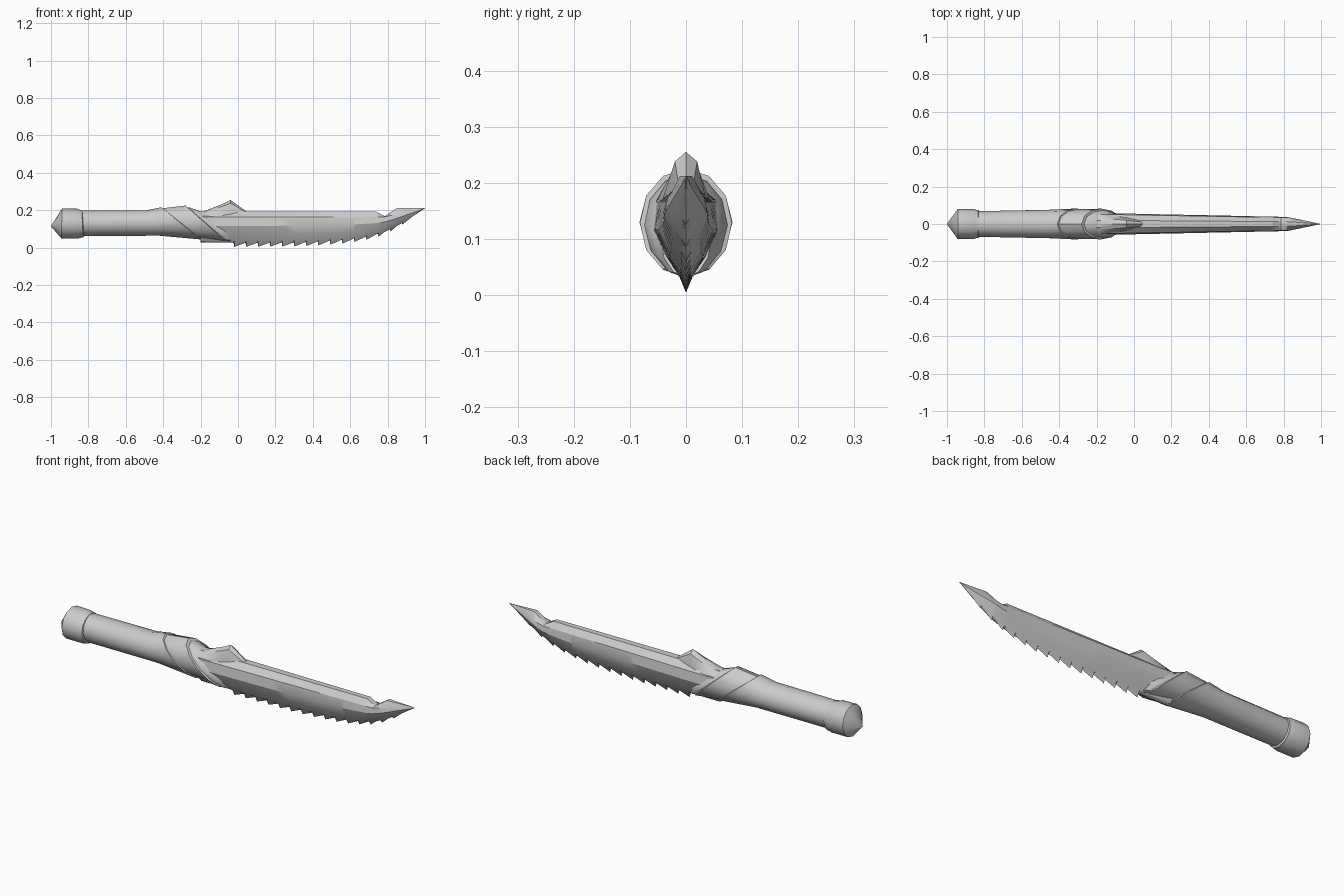
import bpy, bmesh
from math import sin, cos, pi, radians

if "Cube" in bpy.data.objects:
    bpy.data.objects.remove(bpy.data.objects["Cube"])


def interp(x, pts):
    """Piecewise-linear lookup in (x, value) pairs."""
    if x <= pts[0][0]:
        return pts[0][1]
    for (a, va), (b, vb) in zip(pts, pts[1:]):
        if x <= b:
            return va + (vb - va) * (x - a) / (b - a)
    return pts[-1][1]


def loft(name, rings, angle=30):
    """Skin a list of equal-length point rings and cap both ends."""
    bm = bmesh.new()
    rows = [[bm.verts.new(p) for p in ring] for ring in rings]
    n = len(rows[0])
    for a, b in zip(rows, rows[1:]):
        for i in range(n):
            j = (i + 1) % n
            bm.faces.new((a[i], a[j], b[j], b[i]))
    bm.faces.new(rows[0])
    bm.faces.new(rows[-1])
    bmesh.ops.remove_doubles(bm, verts=bm.verts, dist=0.0002)
    bmesh.ops.recalc_face_normals(bm, faces=bm.faces)
    mesh = bpy.data.meshes.new(name)
    bm.to_mesh(mesh)
    bm.free()
    ob = bpy.data.objects.new(name, mesh)
    bpy.context.collection.objects.link(ob)
    bpy.ops.object.select_all(action='DESELECT')
    ob.select_set(True)
    bpy.context.view_layer.objects.active = ob
    bpy.ops.object.shade_smooth_by_angle(angle=radians(angle))
    return ob


def slanted_ring(xt, zt, xb, zb, w, n=12):
    """Oval ring leaning from its top point (xt, zt) to its bottom (xb, zb)."""
    ring = []
    for i in range(n):
        a = 2 * pi * i / n
        t = (1 - cos(a)) / 2
        ring.append((xt + (xb - xt) * t, w * sin(a), zt + (zb - zt) * t))
    return ring


def tube(name, stations, angle=35):
    return loft(name, [slanted_ring(*s) for s in stations], angle)


# Pommel with a blunt conical end and a narrow collar line
tube("pommel", [
    (-1.0, 0.116, -1.0, 0.114, 0.001),
    (-0.94, 0.21, -0.945, 0.05, 0.08),
    (-0.86, 0.208, -0.85, 0.05, 0.08),
    (-0.85, 0.203, -0.84, 0.053, 0.076),
    (-0.835, 0.202, -0.828, 0.054, 0.075),
    (-0.83, 0.195, -0.823, 0.062, 0.066),
])

# Grip, ending in a slanted lip
tube("grip", [
    (-0.86, 0.2, -0.86, 0.062, 0.068),
    (-0.49, 0.2, -0.42, 0.064, 0.076),
    (-0.41, 0.216, -0.20, 0.044, 0.083),
    (-0.40, 0.208, -0.195, 0.05, 0.077),
])

# Slanted wrap and front collar
tube("wrap", [
    (-0.43, 0.205, -0.23, 0.054, 0.076),
    (-0.40, 0.211, -0.19, 0.047, 0.079),
    (-0.28, 0.225, -0.065, 0.032, 0.082),
    (-0.27, 0.217, -0.06, 0.036, 0.074),
])
tube("collar", [
    (-0.30, 0.21, -0.10, 0.045, 0.074),
    (-0.26, 0.215, -0.065, 0.035, 0.074),
    (-0.18, 0.188, -0.045, 0.03, 0.058),
    (-0.12, 0.17, -0.035, 0.032, 0.045),
])

# Spur rising behind the blade spine
spur = [(-0.24, 0.18, 0.055), (-0.18, 0.195, 0.052), (-0.08, 0.235, 0.042),
        (-0.04, 0.255, 0.036), (0.05, 0.19, 0.02)]
loft("spur", [[(x, -w, 0.15), (x, -w, 0.17), (x, -w * 0.55, 0.17 + (z - 0.17) * 0.8),
               (x, 0, z), (x, w * 0.55, 0.17 + (z - 0.17) * 0.8),
               (x, w, 0.17), (x, w, 0.15)] for x, z, w in spur])

# Blade: edge, shoulder, spine and width curves along its length
EDGE = [(-0.02, 0.004), (0.3, 0.006), (0.42, 0.011), (0.55, 0.02), (0.66, 0.035),
        (0.75, 0.058), (0.83, 0.092), (0.9, 0.137), (1.0, 0.21)]
SHOULDER = [(0.785, 0.165), (0.85, 0.18), (1.0, 0.21)]
SPINE = [(0.74, 0.193), (0.785, 0.168), (0.85, 0.212), (1.0, 0.212)]
WIDTH = [(-0.2, 1.15), (0.0, 1.08), (0.82, 0.74), (1.0, 0.0)]


def blade_section(x, notch):
    edge = interp(x, EDGE)
    top = interp(x, SHOULDER)
    w = interp(x, WIDTH)
    h = top - edge
    half = [(0.017 * w, interp(x, SPINE)), (0.045 * w, top),
            (0.051 * w, edge + 0.7 * h), (0.032 * w, edge + 0.4 * h),
            (0.011 * w, edge + 0.18 * h)]
    tip = [(x, 0, edge + min(notch, 0.15 * h))]
    return ([(x, -y, z) for y, z in half] + tip
            + [(x, y, z) for y, z in reversed(half)])


# Saw teeth: steep face towards the handle, long slope towards the point
stations = [(-0.2, 0.035), (-0.04, 0.026)]
for i in range(15):
    x = -0.02 + 0.0643 * i
    stations += [(x - 0.004, 0.022), (x, 0.0)]
for x in (0.74, 0.785, 0.85):
    prev = max(s[0] for s in stations if s[0] <= x and s[1] == 0.0)
    stations.append((x, 0.022 * (x - prev) / 0.0603))
stations += [(0.93, 0.008), (1.0, 0.0)]
loft("blade", [blade_section(x, notch) for x, notch in sorted(stations)], 28)
